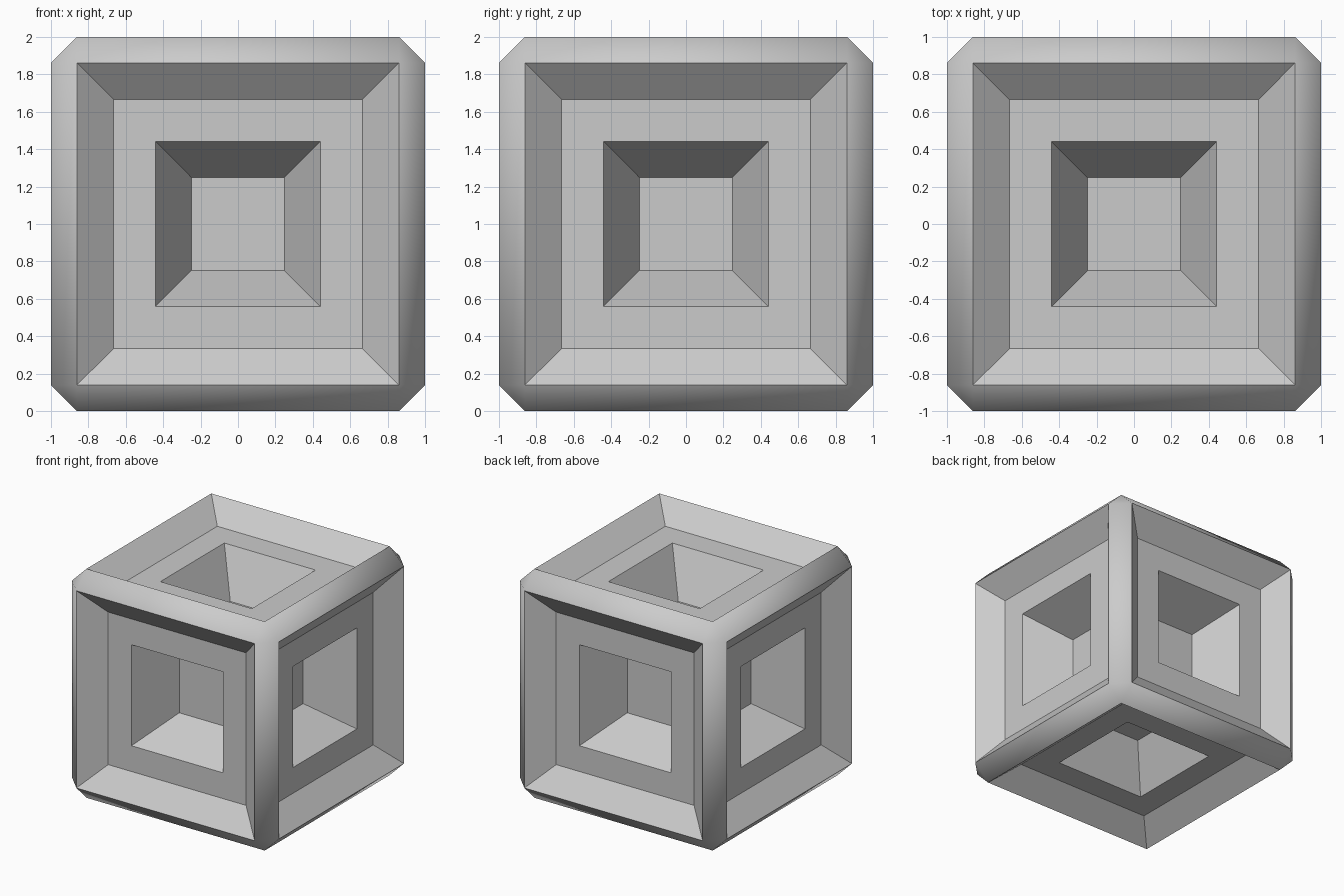
import bpy, bmesh

if "Cube" in bpy.data.objects:
    bpy.data.objects.remove(bpy.data.objects["Cube"])

bm = bmesh.new()

# Two-unit block standing on the ground, all edges chamfered
bmesh.ops.create_cube(bm, size=2)
bmesh.ops.translate(bm, verts=bm.verts, vec=(0, 0, 1))
bmesh.ops.bevel(bm, geom=bm.edges[:], offset=0.139, segments=1,
                affect='EDGES', profile=0.5)
bm.normal_update()

# Six panels versus the chamfer strips and corner triangles
panels = [f for f in bm.faces if max(abs(c) for c in f.normal) > 0.99]
chamfers = [f for f in bm.faces if f not in panels]

# Shallow sloped frame, flat ring, then deep tapered pit on each panel
for width, depth in ((0.195, -0.16), (0.225, 0), (0.192, -0.385)):
    bmesh.ops.inset_individual(bm, faces=panels, thickness=width,
                               depth=depth, use_even_offset=True)

# Smooth rounded-looking chamfers, crisp flat panels
for f in bm.faces:
    f.smooth = False
for f in chamfers:
    f.smooth = True
for e in bm.edges:
    e.smooth = all(f.smooth for f in e.link_faces)

mesh = bpy.data.meshes.new("recessed_cube")
bm.to_mesh(mesh)
bm.free()
bpy.context.collection.objects.link(bpy.data.objects.new("recessed_cube", mesh))
